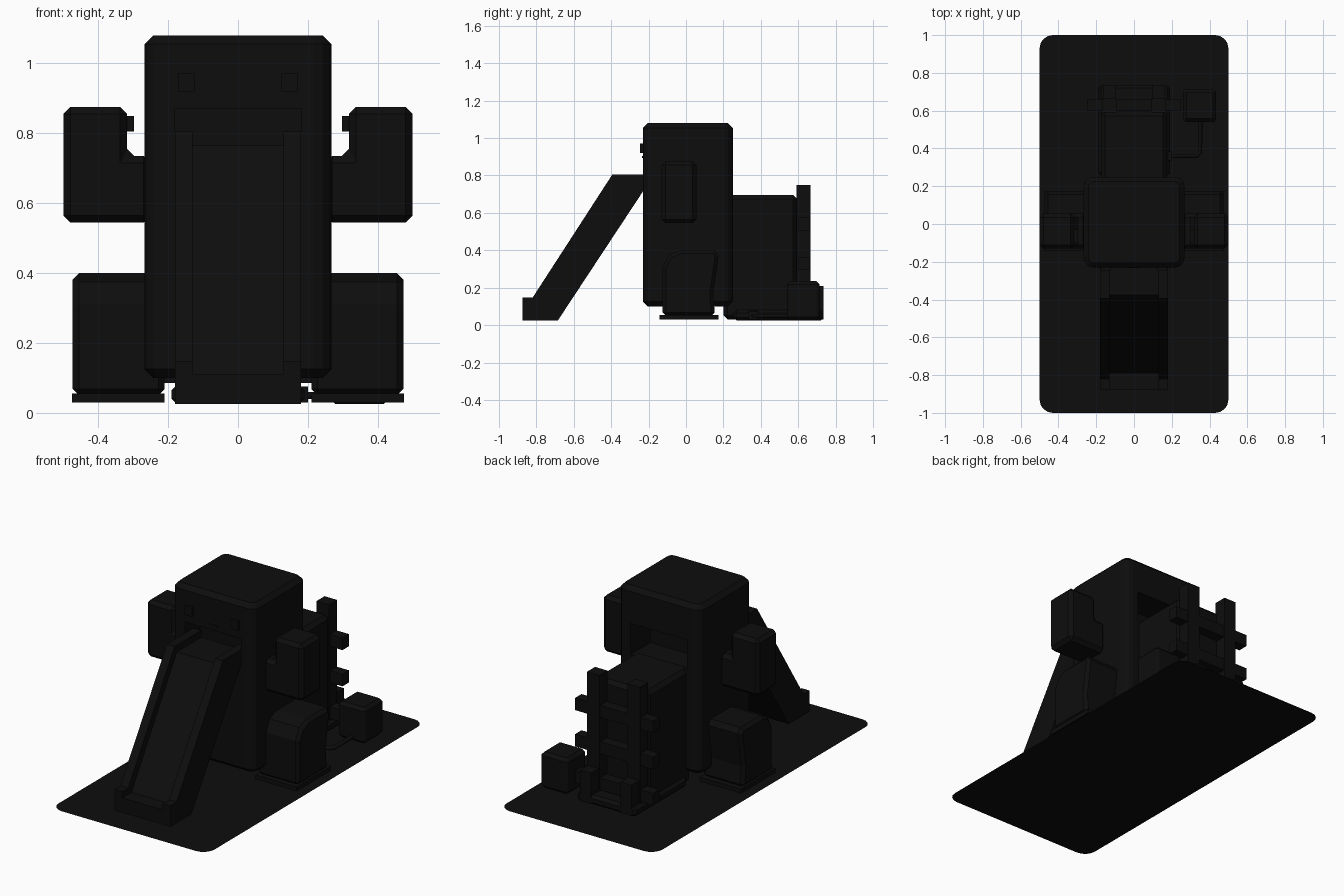
import bpy, bmesh, math
from mathutils import Vector

cube = bpy.data.objects.get("Cube")
if cube:
    bpy.data.objects.remove(cube, do_unlink=True)

black = bpy.data.materials.new("near black")
black.use_nodes = True
COLOUR = (0.004, 0.004, 0.004, 1)
black.diffuse_color = COLOUR
black.node_tree.nodes["Principled BSDF"].inputs["Base Color"].default_value = COLOUR


def finish(name, bm):
    bmesh.ops.recalc_face_normals(bm, faces=bm.faces)
    mesh = bpy.data.meshes.new(name)
    bm.to_mesh(mesh)
    bm.free()
    mesh.materials.append(black)
    obj = bpy.data.objects.new(name, mesh)
    bpy.context.collection.objects.link(obj)
    return obj


def modify(obj, kind, **settings):
    mod = obj.modifiers.new(kind.title(), kind)
    for key, value in settings.items():
        setattr(mod, key, value)
    return obj


def box(name, xs, ys, zs, bevel=0, corner=0):
    """Box from ranges; corner rounds upright edges, bevel chamfers the rest."""
    bm = bmesh.new()
    bmesh.ops.create_cube(bm, size=1)
    for v in bm.verts:
        v.co = Vector([r[0] if c < 0 else r[1] for c, r in zip(v.co, (xs, ys, zs))])
    if corner:
        upright = [e for e in bm.edges if abs(e.verts[0].co.z - e.verts[1].co.z) > 1e-4]
        bmesh.ops.bevel(bm, geom=upright, offset=corner, segments=3, profile=0.5, affect='EDGES')
    obj = finish(name, bm)
    if bevel:
        modify(obj, 'BEVEL', width=bevel, segments=1, limit_method='ANGLE', angle_limit=math.radians(50))
    return obj


def extrude_profile(name, axis, points, start, end):
    """Prism along x (points are y, z) or along y (points are x, z)."""
    bm = bmesh.new()
    place = (lambda d, a, b: (d, a, b)) if axis == 'x' else (lambda d, a, b: (a, d, b))
    face = bm.faces.new([bm.verts.new(place(start, a, b)) for a, b in points])
    moved = bmesh.ops.extrude_face_region(bm, geom=[face])
    step = Vector(place(end - start, 0, 0))
    bmesh.ops.translate(bm, vec=step, verts=[g for g in moved['geom'] if isinstance(g, bmesh.types.BMVert)])
    return finish(name, bm)


def cut(obj, cutter):
    cutter.hide_render = True
    cutter.hide_viewport = True
    modify(obj, 'BOOLEAN', operation='DIFFERENCE', solver='EXACT', object=cutter)


def both(obj):
    """Mirror a part across the middle."""
    return modify(obj, 'MIRROR', use_axis=(True, False, False))


# Thin rounded ground sheet
bm = bmesh.new()
r = 0.07
ring = []
for i, (sx, sy) in enumerate([(1, 1), (-1, 1), (-1, -1), (1, -1)]):
    for k in range(5):
        a = math.pi / 2 * (i + k / 4)
        ring.append(bm.verts.new((sx * (0.5 - r) + r * math.cos(a), sy * (1 - r) + r * math.sin(a), 0)))
bm.faces.new(ring)
finish("ground_sheet", bm)

# Tower body with a front and a back doorway
body = box("tower_body", (-0.267, 0.267), (-0.23, 0.25), (0.1, 1.08), 0.025, 0.05)
cut(body, box("front_doorway_cutter", (-0.18, 0.18), (-0.3, -0.09), (0.72, 0.87)))
cut(body, box("back_doorway_cutter", (-0.18, 0.18), (0.07, 0.3), (0.69, 0.87)))

# Face details
both(box("eyes", (0.125, 0.172), (-0.245, -0.22), (0.92, 0.972)))
box("mouth", (-0.03, 0.03), (-0.234, -0.22), (0.893, 0.903))

# Raised arms
arm = extrude_profile("arms", 'y', [(0.25, 0.545), (0.5, 0.545), (0.5, 0.875), (0.317, 0.875),
                                    (0.317, 0.735), (0.25, 0.735)], -0.13, 0.055)
modify(arm, 'BEVEL', width=0.02, segments=1, limit_method='ANGLE')
both(arm)
both(box("thumbs", (0.297, 0.33), (-0.1, -0.03), (0.805, 0.85)))

# Legs with rounded knees, and soles
leg = extrude_profile("legs", 'x', [(-0.125, 0.05), (0.155, 0.05), (0.145, 0.17), (0.175, 0.37), (0.155, 0.4),
                                    (-0.03, 0.4), (-0.09, 0.375), (-0.125, 0.31)], 0.21, 0.473)
modify(leg, 'BEVEL', width=0.018, segments=1, limit_method='ANGLE', angle_limit=math.radians(60))
both(leg)
both(box("soles", (0.21, 0.475), (-0.142, 0.175), (0.03, 0.055)))

# Slide: solid side profile with a channel cut between the rims
outline = [(-0.15, 0.805), (-0.394, 0.805), (-0.82, 0.147), (-0.875, 0.147),
           (-0.875, 0.025), (-0.685, 0.025), (-0.23, 0.715), (-0.15, 0.715)]
slide = extrude_profile("slide", 'x', outline, -0.18, 0.18)
channel = extrude_profile("slide_channel_cutter", 'x', [
    (-0.1, 0.765), (-0.375, 0.765), (-0.79, 0.11), (-0.9, 0.11), (-0.9, 0.9), (-0.1, 0.9)], -0.13, 0.13)
cut(slide, channel)

# Back platform and base
box("back_platform", (-0.175, 0.175), (0.2, 0.595), (0.03, 0.695), 0.022)
box("ladder_base", (-0.19, 0.19), (0.255, 0.735), (0.025, 0.08), 0.015)

# Ladder
both(box("ladder_posts", (0.09, 0.17), (0.59, 0.665), (0.03, 0.75)))
both(box("ladder_feet", (0.095, 0.165), (0.66, 0.735), (0.03, 0.21)))
for i in range(3):
    z = 0.12 + 0.21 * i
    box(f"ladder_rung_{i + 1}", (-0.25, 0.25), (0.6, 0.66), (z - 0.035, z + 0.035))

# Side box with its cable
box("side_box", (0.26, 0.435), (0.54, 0.715), (0.025, 0.235), 0.018, 0.02)
path = bpy.data.curves.new("cable", 'CURVE')
path.dimensions = '3D'
path.bevel_depth = 0.012
path.bevel_resolution = 1
spline = path.splines.new('POLY')
route = [(0.17, 0.36), (0.33, 0.36), (0.35, 0.38), (0.35, 0.56)]
spline.points.add(len(route) - 1)
for point, (x, y) in zip(spline.points, route):
    point.co = (x, y, 0.05, 1)
path.materials.append(black)
bpy.context.collection.objects.link(bpy.data.objects.new("cable", path))
box("cable_plug", (0.16, 0.2), (0.335, 0.385), (0.03, 0.075))
